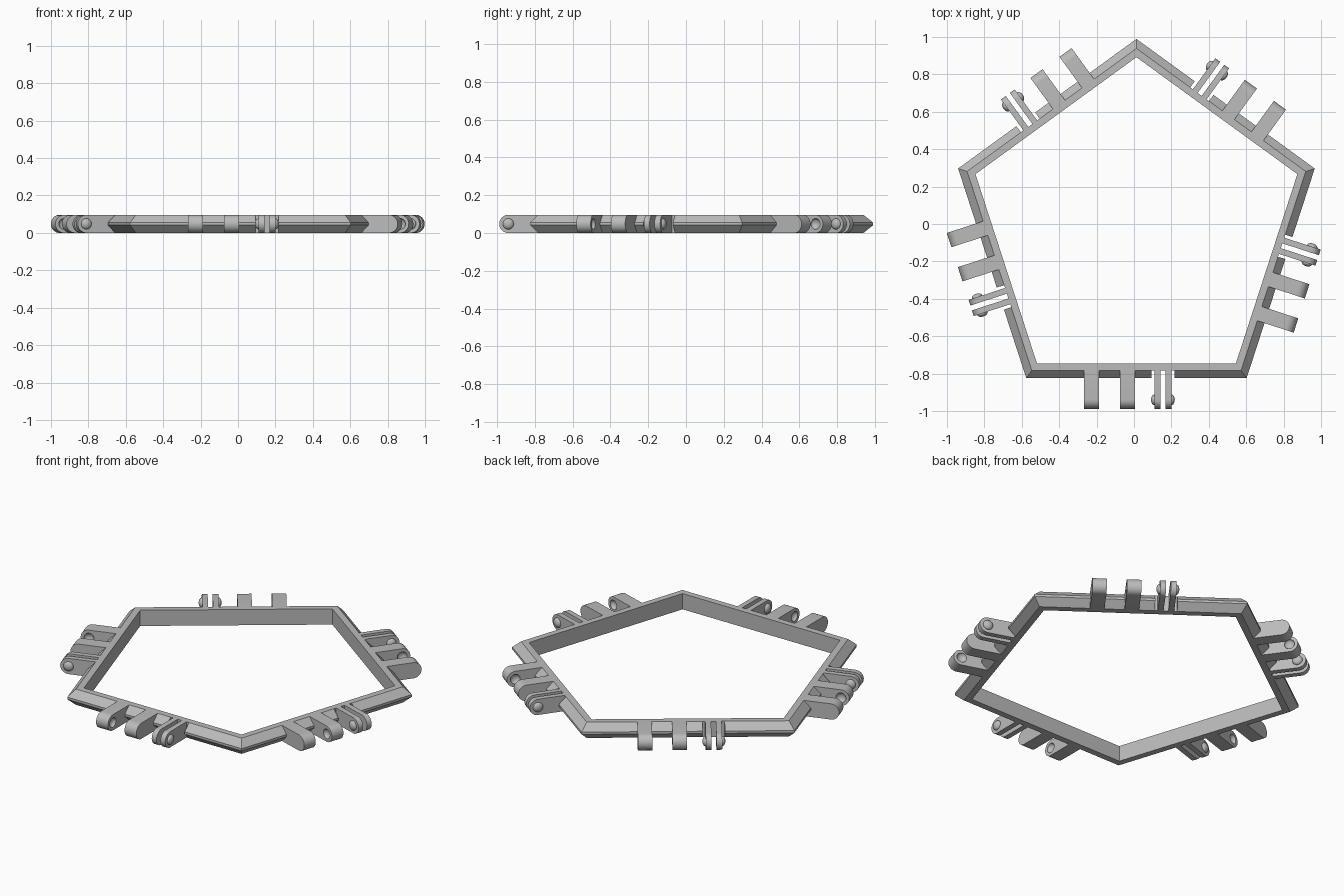
import bpy, bmesh, math
from mathutils import Matrix, Vector

if "Cube" in bpy.data.objects:
    bpy.data.objects.remove(bpy.data.objects["Cube"])

SIDES = 5
TURN = 2 * math.pi / SIDES
CENTRE = Vector((0.013, -0.013, 0))
H = 0.096                            # thickness of everything
INNER, RIDGE, OUTER = 0.732, 0.770, 0.811   # distances of the bar from the centre
TIP = 0.975                          # how far the lugs reach
AXIS = TIP - H / 2                   # hinge axis distance
CHAMFER = OUTER - RIDGE
NOTCH = (0.08, 0.204)                # recess around the thin plates

grey = bpy.data.materials.new("Plain grey")
grey.use_nodes = True
grey.diffuse_color = (0.5, 0.5, 0.5, 1)
grey.node_tree.nodes["Principled BSDF"].inputs["Base Color"].default_value = (0.5, 0.5, 0.5, 1)


def make_object(name, bm):
    bmesh.ops.recalc_face_normals(bm, faces=bm.faces[:])
    mesh = bpy.data.meshes.new(name)
    bm.to_mesh(mesh)
    bm.free()
    mesh.materials.append(grey)
    ob = bpy.data.objects.new(name, mesh)
    ob.location = CENTRE
    bpy.context.collection.objects.link(ob)
    return ob


def activate(ob):
    bpy.ops.object.select_all(action='DESELECT')
    ob.select_set(True)
    bpy.context.view_layer.objects.active = ob


def repeat_around(ob):
    """Smooth the part, then place a linked copy on every other side."""
    activate(ob)
    bpy.ops.object.shade_smooth_by_angle(angle=math.radians(35))
    base = ob.name
    for k in range(1, SIDES):
        copy = ob.copy()
        copy.name = f"{base}_{k + 1}"
        copy.rotation_euler.z = k * TURN
        bpy.context.collection.objects.link(copy)


def dome(bm, x, radius, height):
    """Flattened ball centred on the hinge axis."""
    place = Matrix.Translation((x, -AXIS, H / 2)) @ Matrix.Diagonal((height, radius, radius, 1))
    bmesh.ops.create_uvsphere(bm, u_segments=24, v_segments=12, radius=1,
                              matrix=place @ Matrix.Rotation(math.pi / 2, 4, 'Y'))


def lug(bm, x0, x1, steps=16):
    """Slab with a half-round outer end."""
    outline = [(-RIDGE, 0)]
    for i in range(steps + 1):
        a = math.pi * i / steps
        outline.append((-AXIS - H / 2 * math.sin(a), H / 2 - H / 2 * math.cos(a)))
    outline.append((-RIDGE, H))
    face = bm.faces.new([bm.verts.new((x0, y, z)) for y, z in outline])
    ext = bmesh.ops.extrude_face_region(bm, geom=[face])["geom"]
    bmesh.ops.translate(bm, vec=(x1 - x0, 0, 0),
                        verts=[v for v in ext if isinstance(v, bmesh.types.BMVert)])


# Five-sided frame: chamfered bar with a recess on each side
bm = bmesh.new()
rings = []
for k in range(SIDES):
    spin = Matrix.Rotation(k * TURN, 3, 'Z')
    stations = [(None, OUTER), (NOTCH[0], OUTER), (NOTCH[0], RIDGE),
                (NOTCH[1], RIDGE), (NOTCH[1], OUTER)]
    for x, edge in stations:
        profile = [(INNER, 0), (RIDGE, 0), (edge, CHAMFER),
                   (edge, H - CHAMFER), (RIDGE, H), (INNER, H)]
        ring = []
        for d, z in profile:
            px = -d * math.tan(TURN / 2) if x is None else x
            ring.append(bm.verts.new(spin @ Vector((px, -d, z))))
        rings.append(ring)
for a, b in zip(rings, rings[1:] + rings[:1]):
    for i in range(len(a)):
        j = (i + 1) % len(a)
        bm.faces.new((a[i], a[j], b[j], b[i]))
bmesh.ops.remove_doubles(bm, verts=bm.verts[:], dist=0.0001)
make_object("pentagon_frame", bm)

# Thick lugs, with a shallow socket on the faces that look at each other
for name, x0, x1, socket in (("outer_socket_lug", -0.28, -0.20, -0.20),
                             ("inner_socket_lug", -0.088, -0.008, -0.088)):
    bm = bmesh.new()
    lug(bm, x0, x1)
    ob = make_object(name, bm)
    bm = bmesh.new()
    dome(bm, socket, 0.029, 0.02)
    cutter = make_object("socket_cutter", bm)
    cutter.hide_render = True
    mod = ob.modifiers.new("socket", 'BOOLEAN')
    mod.operation = 'DIFFERENCE'
    mod.solver = 'EXACT'
    mod.object = cutter
    activate(ob)
    bpy.ops.object.modifier_apply(modifier=mod.name)
    bpy.data.objects.remove(cutter)
    repeat_around(ob)

# Pair of thin plates with a round knob on each outward face
for name, x0, x1, knob in (("left_plate", 0.155, 0.187, 0.187),
                           ("right_plate", 0.096, 0.128, 0.096)):
    bm = bmesh.new()
    lug(bm, x0, x1)
    repeat_around(make_object(name, bm))
    bm = bmesh.new()
    dome(bm, knob, 0.029, 0.018)
    repeat_around(make_object(name + "_knob", bm))
